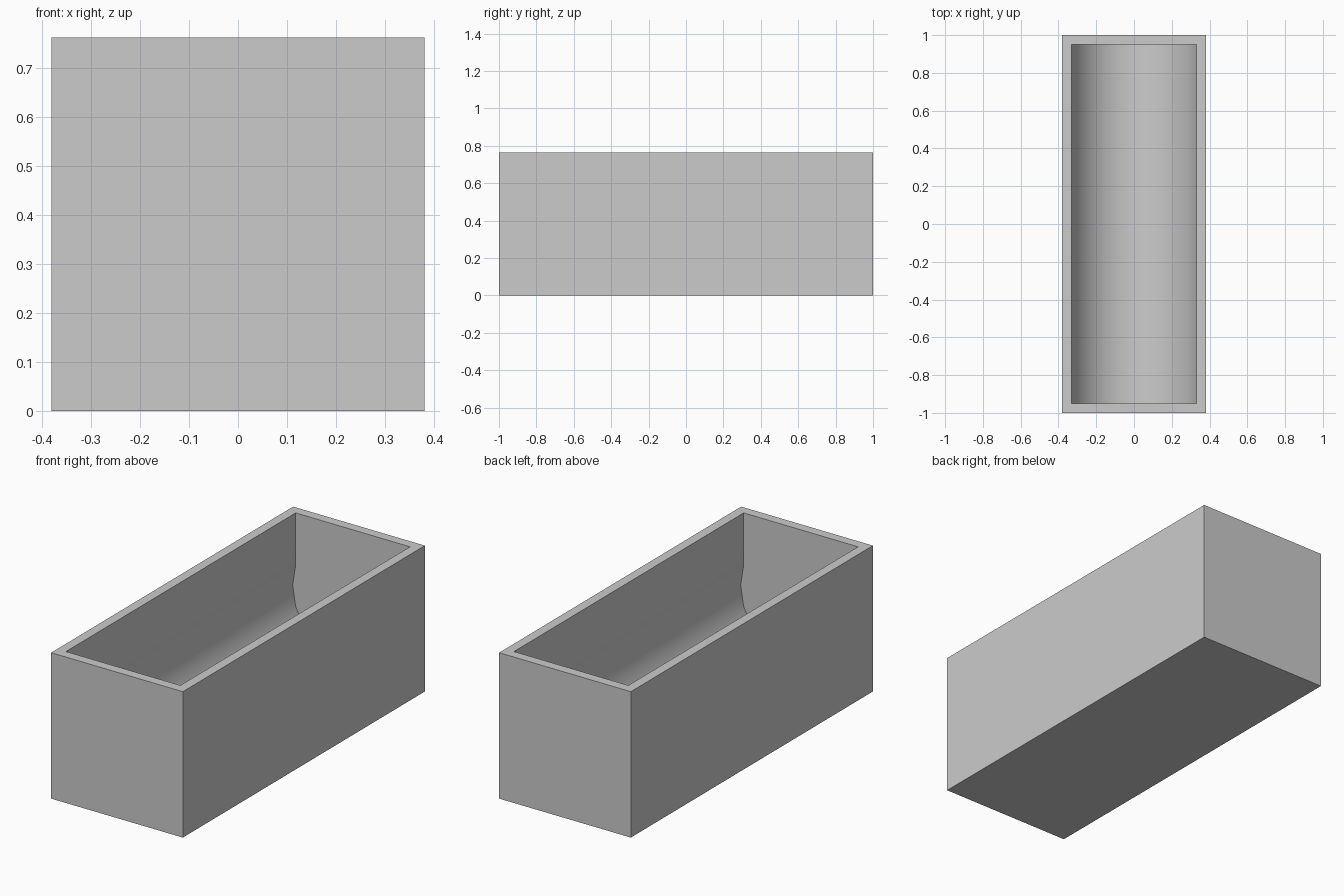
import bpy
import bmesh
from math import cos, sin, radians

cube = bpy.data.objects.get("Cube")
if cube:
    bpy.data.objects.remove(cube, do_unlink=True)

# Overall size
HALF_W, HALF_L, HEIGHT = 0.381, 1.0, 0.763
IN_W, IN_L = 0.331, 0.949
SIDES, STEP = 20, 18
RADIUS = IN_W / cos(radians(STEP))

# Stone material
stone = bpy.data.materials.new("grey_stone")
stone.use_nodes = True
colour = (0.6, 0.6, 0.6, 1.0)
stone.diffuse_color = colour
stone.node_tree.nodes["Principled BSDF"].inputs["Base Color"].default_value = colour

bm = bmesh.new()


def bridge(a, b):
    """Join two open rows of vertices with quads."""
    for i in range(len(a) - 1):
        bm.faces.new((a[i], a[i + 1], b[i + 1], b[i]))


def ring(w, l, z):
    return [bm.verts.new((sx * w, sy * l, z))
            for sx, sy in ((-1, -1), (1, -1), (1, 1), (-1, 1))]


# Outer block: base and four walls
base = ring(HALF_W, HALF_L, 0)
rim = ring(HALF_W, HALF_L, HEIGHT)
bm.faces.new(base)
bridge(base + base[:1], rim + rim[:1])

# Hollow: straight upper walls running into a rounded, slightly undercut bed
profile = [(-IN_W, HEIGHT)]
for i in range(SIDES // 2 + 3):
    a = radians(180 - STEP + i * STEP)
    profile.append((RADIUS * cos(a), HEIGHT / 2 + RADIUS * sin(a)))
profile.append((IN_W, HEIGHT))
front = [bm.verts.new((x, -IN_L, z)) for x, z in profile]
back = [bm.verts.new((x, IN_L, z)) for x, z in profile]
bridge(front, back)
bm.faces.new(front)
bm.faces.new(back)

# Flat top rim around the opening
opening = [front[0], front[-1], back[-1], back[0]]
bridge(rim + rim[:1], opening + opening[:1])

bmesh.ops.recalc_face_normals(bm, faces=bm.faces)
mesh = bpy.data.meshes.new("stone_trough")
bm.to_mesh(mesh)
bm.free()
mesh.materials.append(stone)
trough = bpy.data.objects.new("stone_trough", mesh)
bpy.context.collection.objects.link(trough)

# Smooth the rounded bed, keep the corners crisp
bpy.ops.object.select_all(action="DESELECT")
trough.select_set(True)
bpy.context.view_layer.objects.active = trough
bpy.ops.object.shade_smooth_by_angle(angle=radians(30))
